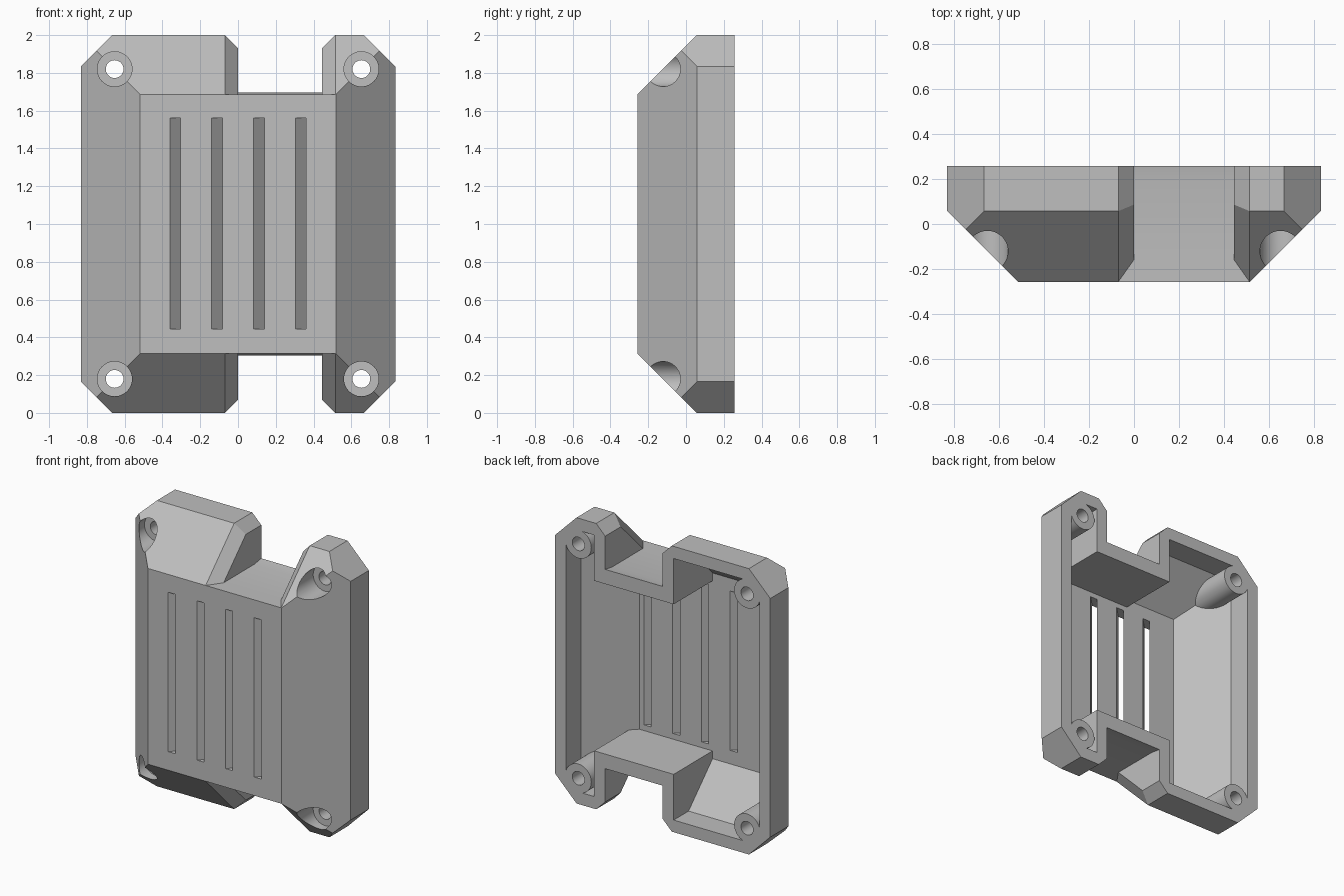
import bpy, bmesh, math
from mathutils import Matrix, Vector

old = bpy.data.objects.get("Cube")
if old:
    bpy.data.objects.remove(old, do_unlink=True)

HX, HZ = 0.8325, 1.0        # half width and half height
FRONT, BACK = -0.2575, 0.2575
SLOPE, CORNER = 0.315, 0.165
WALL, BEVEL = 0.085, 0.07
N0, N1 = 0.0, 0.445         # notch sides
FLOOR = 0.685               # notch floor, measured from mid height

grey = bpy.data.materials.new("plain grey")
grey.use_nodes = True
grey.diffuse_color = (0.52, 0.52, 0.52, 1)
grey.node_tree.nodes["Principled BSDF"].inputs["Base Color"].default_value = (0.52, 0.52, 0.52, 1)


def finish(name, bm):
    bmesh.ops.recalc_face_normals(bm, faces=bm.faces)
    me = bpy.data.meshes.new(name)
    bm.to_mesh(me)
    bm.free()
    me.materials.append(grey)
    ob = bpy.data.objects.new(name, me)
    bpy.context.collection.objects.link(ob)
    return ob


def hull(name, points):
    """Convex solid around points given relative to mid height."""
    bm = bmesh.new()
    for x, y, z in points:
        bm.verts.new((x, y, z + 1))
    res = bmesh.ops.convex_hull(bm, input=bm.verts)
    loose = {v for v in res["geom_interior"] + res["geom_unused"]
             if isinstance(v, bmesh.types.BMVert)}
    bmesh.ops.delete(bm, geom=list(loose), context='VERTS')
    bmesh.ops.dissolve_limit(bm, angle_limit=0.01, verts=bm.verts, edges=bm.edges)
    return finish(name, bm)


def box(name, x0, x1, y0, y1, z0, z1):
    return hull(name, [(x, y, z) for x in (x0, x1) for y in (y0, y1) for z in (z0, z1)])


def rod(name, x, z, radius, y0, y1):
    bm = bmesh.new()
    place = Matrix.Translation((x, (y0 + y1) / 2, z + 1)) @ Matrix.Rotation(math.pi / 2, 4, 'X')
    bmesh.ops.create_cone(bm, cap_ends=True, segments=48, radius1=radius,
                          radius2=radius, depth=y1 - y0, matrix=place)
    return finish(name, bm)


def cut(target, tool):
    mod = target.modifiers.new("cut", 'BOOLEAN')
    mod.operation, mod.solver, mod.object = 'DIFFERENCE', 'EXACT', tool
    bpy.context.view_layer.objects.active = target
    bpy.ops.object.modifier_apply(modifier=mod.name)
    bpy.data.objects.remove(tool, do_unlink=True)


def case_form(name, inset, back):
    """Octagonal tray form with sloped sides, shrunk evenly by inset."""
    hx, hz, t = HX - inset, HZ - inset, math.tan(math.pi / 8) * inset
    c = CORNER - inset * (2 - math.sqrt(2))
    bend, front = BACK - 0.2 + t, FRONT + inset
    s = bend - front
    pts = []
    for i in (-1, 1):
        for k in (-1, 1):
            for y in (bend, back):
                pts += [(i * hx, y, k * (hz - c)), (i * (hx - c), y, k * hz)]
            pts.append((i * (hx - c / 2), bend - c / 2, k * (hz - c / 2)))
            pts.append((i * (hx - s), front, k * (hz - s)))
    return hull(name, pts)


case = case_form("case_shell", 0, BACK)
bosses = [(i * 0.653, k * 0.82) for i in (-1, 1) for k in (-1, 1)]

# Hollow interior, leaving the notch surrounds and screw bosses solid
cavity = case_form("cavity_cutter", WALL, 0.4)
for k in (-1, 1):
    cut(cavity, box("notch_surround", N0 - WALL, N1 + WALL, -1, 1, k * 0.595, k * 1.5))
for x, z in bosses:
    cut(cavity, rod("boss_core", x, z, 0.1, -0.6, 0.6))
cut(case, cavity)

# Top and bottom notches with a ramped lip and bevelled flanks
E = 0.1
for k in (-1, 1):
    profile = [(-0.6, FLOOR), (0.18, FLOOR), (0.24, 0.75), (0.6, 0.75), (0.6, 1.4), (-0.6, 1.4)]
    cut(case, hull("notch_cutter", [(x, y, k * z) for x in (N0, N1) for y, z in profile]))
    section = [(N0, -BEVEL), (N1, -BEVEL), (N0 - BEVEL - E, E), (N1 + BEVEL + E, E)]
    slope_pts = [(x, FRONT + (z - FLOOR) - n * math.sqrt(2), k * z)
                 for x, n in section for z in (FLOOR, 1.3)]
    cut(case, hull("slope_bevel_cutter", slope_pts))
    cut(case, hull("end_bevel_cutter", [(x, y, k * (HZ + n)) for x, n in section for y in (-0.6, 0.6)]))

# Screw holes with counterbores
for x, z in bosses:
    cut(case, rod("counterbore_cutter", x, z, 0.092, -0.6, 0.03))
    cut(case, rod("screw_hole_cutter", x, z, 0.047, -0.6, 0.6))

# Slanted vent slots
for n in range(4):
    x = -0.333 + n * 0.222
    cut(case, hull("vent_cutter", [(x + d + y - FRONT, y, z) for d in (-0.028, 0.028)
                                   for y in (FRONT - 0.05, FRONT + WALL + 0.03)
                                   for z in (-0.555, 0.56)]))

# Smooth only the round surfaces
bpy.ops.object.select_all(action='DESELECT')
case.select_set(True)
bpy.context.view_layer.objects.active = case
bpy.ops.object.shade_smooth_by_angle(angle=math.radians(25))
